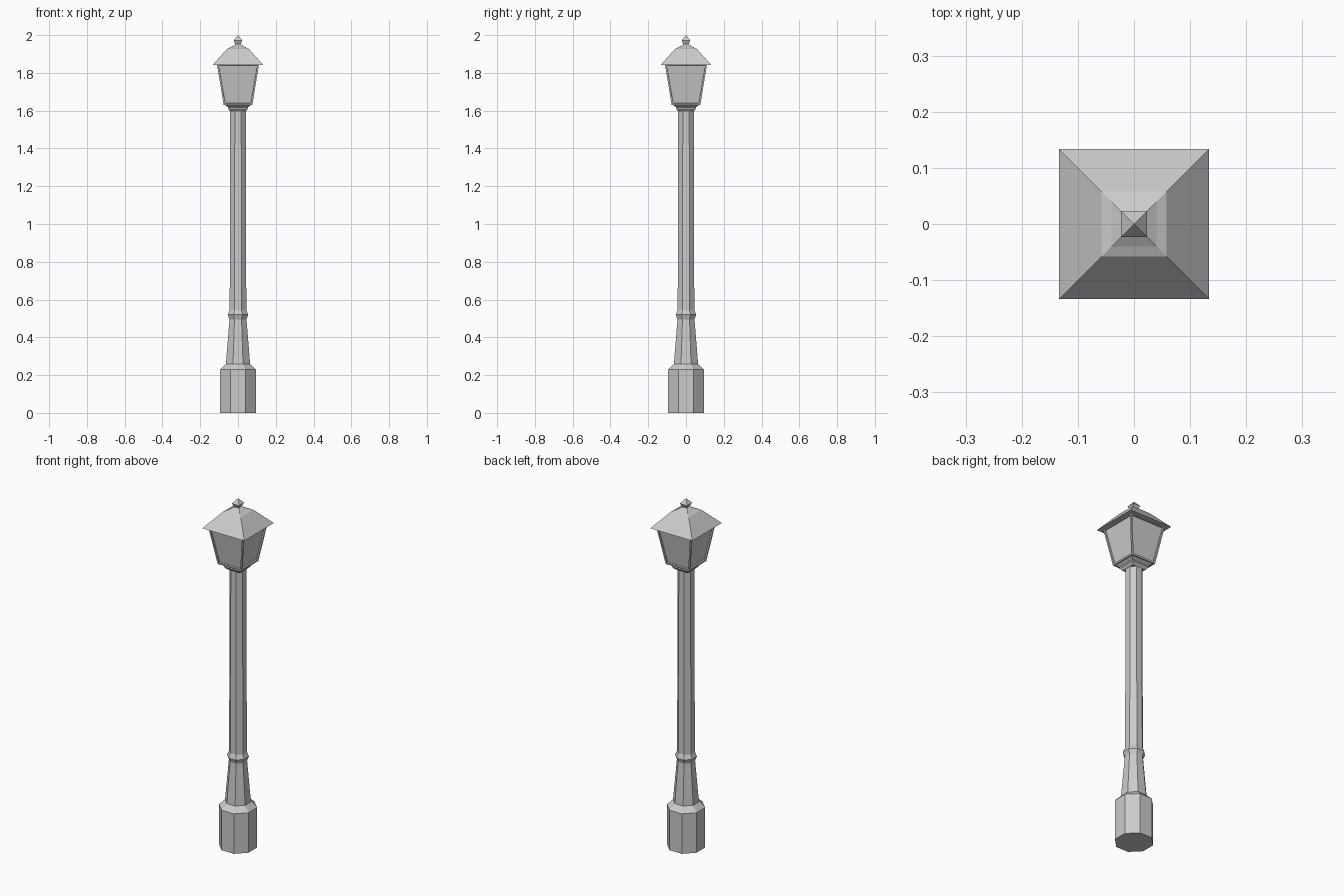
import bpy, bmesh, math

if "Cube" in bpy.data.objects:
    bpy.data.objects.remove(bpy.data.objects["Cube"])


def stack(name, profile, sides):
    """Stack of regular polygons (flat sides facing the axes) from (half_width, z) pairs."""
    bm = bmesh.new()
    rings = []
    for half, z in profile:
        r = half / math.cos(math.pi / sides)
        if half == 0:
            rings.append([bm.verts.new((0, 0, z))])
            continue
        angles = [(i + 0.5) * 2 * math.pi / sides for i in range(sides)]
        rings.append([bm.verts.new((r * math.cos(a), r * math.sin(a), z)) for a in angles])
    walls = []
    for low, high in zip(rings, rings[1:]):
        for i in range(sides):
            j = (i + 1) % sides
            top = [high[0]] if len(high) == 1 else [high[j], high[i]]
            walls.append(bm.faces.new([low[i], low[j]] + top))
    bm.faces.new(rings[0][::-1])
    if len(rings[-1]) > 1:
        bm.faces.new(rings[-1])
    bm.normal_update()
    return name, bm, walls


def finish(name, bm):
    mesh = bpy.data.meshes.new(name)
    bm.to_mesh(mesh)
    bm.free()
    obj = bpy.data.objects.new(name, mesh)
    bpy.context.collection.objects.link(obj)
    return obj


# Octagonal plinth, tapered foot, ring and post
name, bm, _ = stack("post", [
    (0.094, 0), (0.094, 0.23), (0.064, 0.26), (0.045, 0.495),
    (0.054, 0.52), (0.044, 0.545), (0.041, 1.61)], 8)
finish(name, bm)

# Square collar below the lantern
name, bm, _ = stack("lantern_collar", [
    (0.042, 1.597), (0.052, 1.61), (0.052, 1.618), (0.072, 1.632)], 4)
finish(name, bm)

# Lantern body with four recessed panes
name, bm, walls = stack("lantern_body", [(0.076, 1.63), (0.111, 1.845)], 4)
bmesh.ops.inset_individual(bm, faces=walls, thickness=0.012, depth=0)
bmesh.ops.inset_individual(bm, faces=walls, thickness=0.001, depth=-0.008)
finish(name, bm)

# Square hipped roof with a stepped cap
name, bm, _ = stack("roof", [
    (0.134, 1.842), (0.058, 1.927), (0.04, 1.935), (0.012, 1.953)], 4)
finish(name, bm)

# Pointed finial
name, bm, _ = stack("finial", [(0.012, 1.948), (0.023, 1.972), (0, 2.0)], 4)
finish(name, bm)
